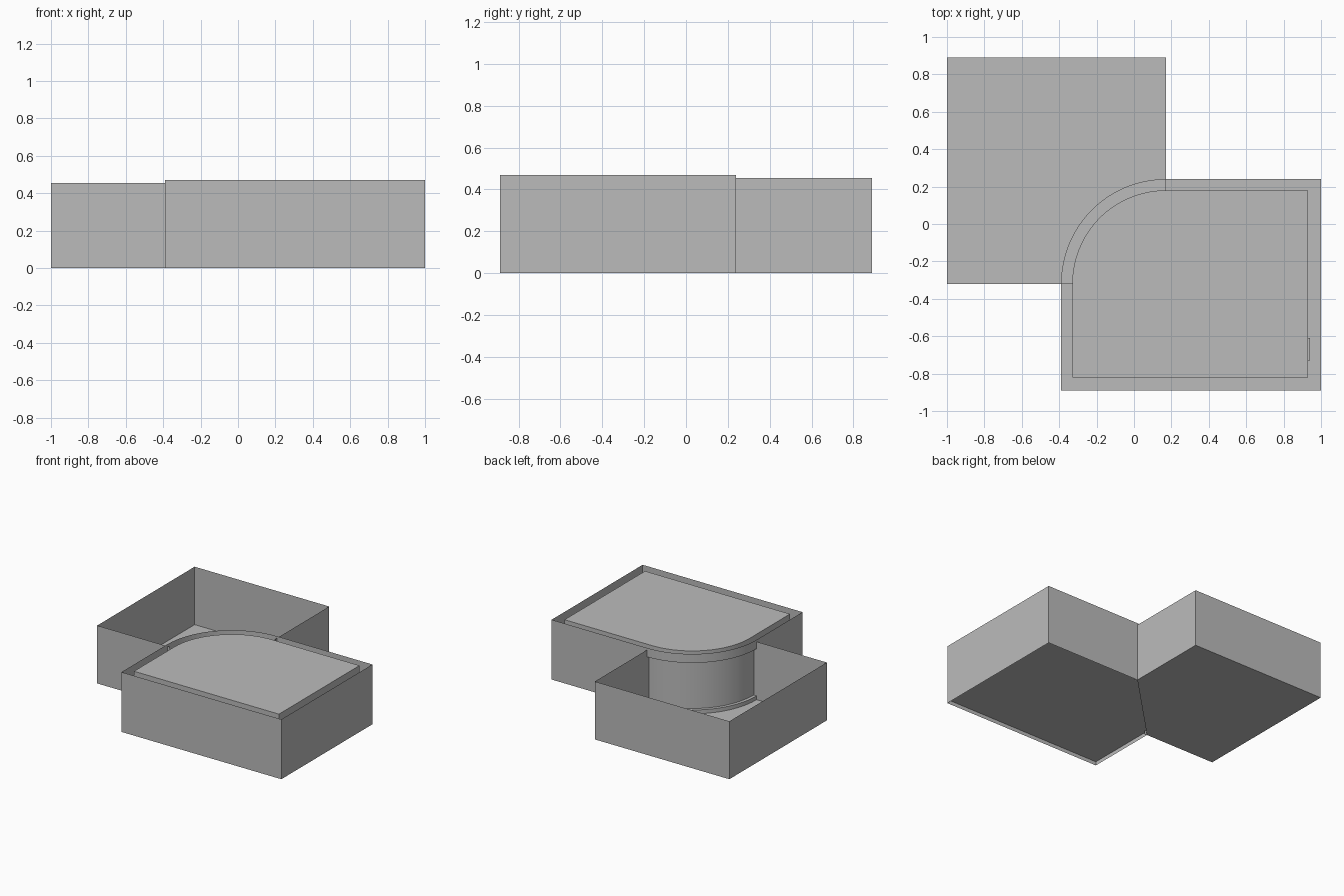
import bpy, bmesh, math

if "Cube" in bpy.data.objects:
    bpy.data.objects.remove(bpy.data.objects["Cube"], do_unlink=True)

grey = bpy.data.materials.new("plain_grey")
grey.use_nodes = True
grey.diffuse_color = (0.5, 0.5, 0.5, 1)
grey.node_tree.nodes["Principled BSDF"].inputs["Base Color"].default_value = (0.5, 0.5, 0.5, 1)

# Main dimensions: the two boxes share a rounded corner around (CX, CY)
CX, CY = 0.17, -0.32
R_OUT, R_WALL, R_IN = 0.56, 0.535, 0.5
TALL, LOW, BASE, SHELF = 0.47, 0.455, 0.03, 0.4
STEPS = 32


def arc(r):
    """Quarter circle from the -x side round to the +y side."""
    angles = [math.pi - i * math.pi / 2 / STEPS for i in range(STEPS + 1)]
    return [(CX + r * math.cos(a), CY + r * math.sin(a)) for a in angles]


def finish(name, bm):
    bmesh.ops.remove_doubles(bm, verts=bm.verts, dist=0.0001)
    mesh = bpy.data.meshes.new(name)
    bm.to_mesh(mesh)
    bm.free()
    mesh.materials.append(grey)
    obj = bpy.data.objects.new(name, mesh)
    bpy.context.collection.objects.link(obj)
    bpy.ops.object.select_all(action="DESELECT")
    obj.select_set(True)
    bpy.context.view_layer.objects.active = obj
    bpy.ops.object.shade_smooth_by_angle(angle=math.radians(30))
    return obj


def loft(name, rings):
    """Skin neighbouring rows of points with quads."""
    bm = bmesh.new()
    rows = [[bm.verts.new(p) for p in ring] for ring in rings]
    for a, b in zip(rows, rows[1:]):
        for i in range(len(a) - 1):
            bm.faces.new((a[i], a[i + 1], b[i + 1], b[i]))
    return finish(name, bm)


def sheet_wall(name, path, z0, z1):
    return loft(name, [[(x, y, z) for x, y in path] for z in (z0, z1)])


def prism(name, outline, z0, z1=None):
    """Flat plate, or a closed block when a top height is given."""
    bm = bmesh.new()
    face = bm.faces.new([bm.verts.new((x, y, z0)) for x, y in outline])
    if z1 is not None:
        top = bmesh.ops.extrude_face_region(bm, geom=[face], use_keep_orig=True)
        moved = [v for v in top["geom"] if isinstance(v, bmesh.types.BMVert)]
        bmesh.ops.translate(bm, verts=moved, vec=(0, 0, z1 - z0))
        bmesh.ops.recalc_face_normals(bm, faces=bm.faces)
    return finish(name, bm)


# Low open box: thin walls and floor, its corner cut off by the tall box
left, back = -1.0, 0.89
sheet_wall("open_box_walls",
           [(CX, CY + R_WALL), (CX, back), (left, back), (left, CY), (CX - R_WALL, CY)],
           0, LOW)
prism("open_box_floor",
      [(left, CY), (CX - R_OUT, CY), (CX, CY + R_OUT), (CX, back), (left, back)], 0)

# Tall box: straight thin walls
x0, x1, y0, y1 = CX - R_OUT, 1.0, -0.89, CY + R_OUT
sheet_wall("tall_box_walls",
           [(x0, CY), (x0, y0), (x1, y0), (x1, y1), (CX, y1)], 0, TALL)
prism("tall_box_floor", [(x0, y0), (x1, y0), (x1, y1)] + arc(R_OUT)[::-1], BASE)

# Rounded corner: upper band, set-back wall and bottom lip
profile = [(R_OUT, TALL), (R_OUT, SHELF), (R_WALL, SHELF),
           (R_WALL, BASE), (R_OUT, BASE), (R_OUT, 0)]
loft("rounded_corner_wall", [[(x, y, z) for x, y in arc(r)] for r, z in profile])
loft("rounded_corner_shelf",
     [[(x, y, SHELF) for x, y in arc(r)] for r in (R_WALL, R_IN)])

# Inner block standing in the tall box with a gap all round
ix, iy = 0.93, -0.82
prism("inner_block",
      [(CX - R_IN, iy), (ix, iy), (ix, CY + R_IN)] + arc(R_IN)[::-1], BASE, TALL - 0.004)

# Small tab on the side of the inner block
prism("side_tab", [(ix, -0.73), (ix + 0.01, -0.73), (ix + 0.01, -0.61), (ix, -0.61)], 0.2, 0.3)
